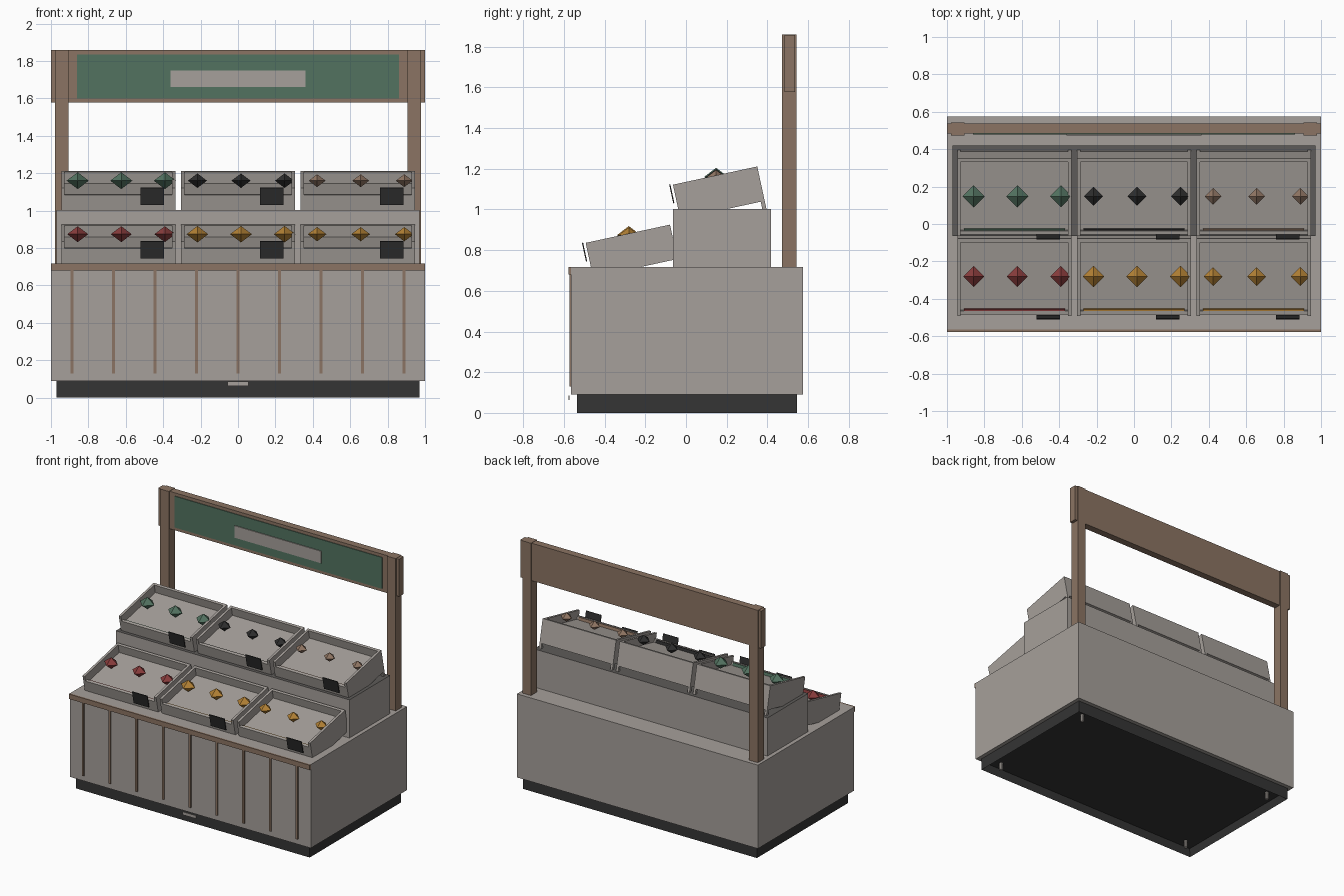
import bpy, bmesh, math
from mathutils import Matrix, Vector

old = bpy.data.objects.get("Cube")
if old:
    bpy.data.objects.remove(old)


def material(name, r, g, b):
    m = bpy.data.materials.new(name)
    m.use_nodes = True
    m.diffuse_color = (r, g, b, 1)
    node = next(n for n in m.node_tree.nodes if n.type == 'BSDF_PRINCIPLED')
    node.inputs["Base Color"].default_value = (r, g, b, 1)
    node.inputs["Roughness"].default_value = 0.8
    return m


GREY = material("warm grey", .38, .35, .325)
DECK = material("shelf grey", .11, .105, .1)
WOOD = material("brown wood", .26, .175, .125)
GREEN = material("muted green", .085, .17, .118)
DARK = material("charcoal", .035, .035, .035)
BLACK = material("tag black", .027, .027, .027)
RED = material("produce red", .25, .045, .045)
ORANGE = material("produce orange", .45, .22, .035)
TAN = material("produce tan", .28, .18, .125)


def finish(name, bm, mat, matrix=None):
    if matrix:
        bm.transform(matrix)
    mesh = bpy.data.meshes.new(name)
    bm.to_mesh(mesh)
    bm.free()
    mesh.materials.append(mat)
    ob = bpy.data.objects.new(name, mesh)
    bpy.context.collection.objects.link(ob)
    return ob


def box(name, x, y, z, mat, matrix=None):
    """Box from (low, high) ranges."""
    bm = bmesh.new()
    bmesh.ops.create_cube(bm, size=1)
    for v in bm.verts:
        v.co = Vector([(a + b) / 2 + c * (b - a) for (a, b), c in zip((x, y, z), v.co)])
    return finish(name, bm, mat, matrix)


def gem(name, centre, radius, mat):
    """Four-sided double pyramid."""
    bm = bmesh.new()
    top, bottom = (bm.verts.new((0, 0, s * radius * .76)) for s in (1, -1))
    ring = [bm.verts.new((radius * math.cos(i * math.pi / 2),
                          radius * math.sin(i * math.pi / 2), 0)) for i in range(4)]
    for a, b in zip(ring, ring[1:] + ring[:1]):
        bm.faces.new((a, b, top))
        bm.faces.new((b, a, bottom))
    finish(name, bm, mat, Matrix.Translation(centre))


# Plinth, hollow underneath, with levelling feet
plinth = box("plinth", (-.97, .97), (-.535, .545), (0, .09), DARK)
bm = bmesh.new()
bm.from_mesh(plinth.data)
bm.normal_update()
under = [f for f in bm.faces if f.normal.z < -.5]
bmesh.ops.inset_region(bm, faces=under, thickness=.025)
bmesh.ops.translate(bm, verts=list(under[0].verts), vec=(0, 0, .055))
bm.to_mesh(plinth.data)
bm.free()
for sx in (-1, 1):
    for sy in (-1, 1):
        bm = bmesh.new()
        bmesh.ops.create_cone(bm, cap_ends=True, segments=10, radius1=.014, radius2=.014, depth=.055)
        finish("levelling_foot", bm, GREY, Matrix.Translation((sx * .86, sy * .45, .0285)))
box("kick_plate", (-.057, .057), (-.578, -.572), (.063, .086), GREY)

# Counter with front trim and slats
box("counter", (-1, 1), (-.565, .576), (.09, .717), GREY)
box("front_trim", (-1, 1), (-.578, -.565), (.68, .717), WOOD)
for i in range(9):
    x = (i - 4) * .222
    box("front_slat", (x - .008, x + .008), (-.573, -.565), (.13, .68), WOOD)

# Raised step with a dark top
step = box("step", (-.97, .97), (-.064, .419), (.717, 1.003), GREY)
step.data.materials.append(DECK)
for p in step.data.polygons:
    p.material_index = int(p.normal.z > .5)

# Sign on two posts
for s in (-1, 1):
    box("sign_post", sorted((s * .906, s * .978)), (.473, .544), (.717, 1.86), WOOD)
box("sign_board", (-1, 1), (.483, .537), (1.577, 1.858), WOOD)
box("sign_panel", (-.86, .86), (.478, .483), (1.6, 1.835), GREEN)
box("sign_plate", (-.36, .36), (.472, .478), (1.66, 1.75), GREY)


def crate(x, y, z, produce, radius):
    """Tilted display crate; origin at the middle of its rim."""
    m = Matrix.Translation((x, y, z)) @ Matrix.Rotation(math.radians(12.2), 4, 'X')
    low, half = -.173, .305
    for s in (-1, 1):
        box("crate_side", sorted((s * .287, s * half)), (-.214, .21), (low, 0), GREY, m)
        box("crate_leg", sorted((s * .287, s * half)), (.19, .21), (low - .045, low), GREY, m)
    inner = (-.287, .287)
    box("crate_front", inner, (-.214, -.194), (low, -.039), GREY, m)
    box("crate_back", inner, (.19, .21), (low, 0), GREY, m)
    box("crate_bed", inner, (-.194, .19), (low, -.063), GREY, m)
    box("bed_strip", (-.27, .27), (-.194, -.186), (-.063, -.042), produce, m)
    box("price_tag", (.118, .244), (-.232, -.226), (-.09, .004), BLACK, m)
    for dx in (-.217, .016, .249):
        gem("produce", (x + dx, y + .003, z - .007), radius, produce)


# Two rows of three crates
upper = ((GREEN, .059), (BLACK, .051), (TAN, .045))
lower = ((RED, .056), (ORANGE, .058), (ORANGE, .05))
for i in range(3):
    x = (i - 1) * .64
    crate(x, .145, 1.167, *upper[i])
    crate(x, -.284, .881, *lower[i])
